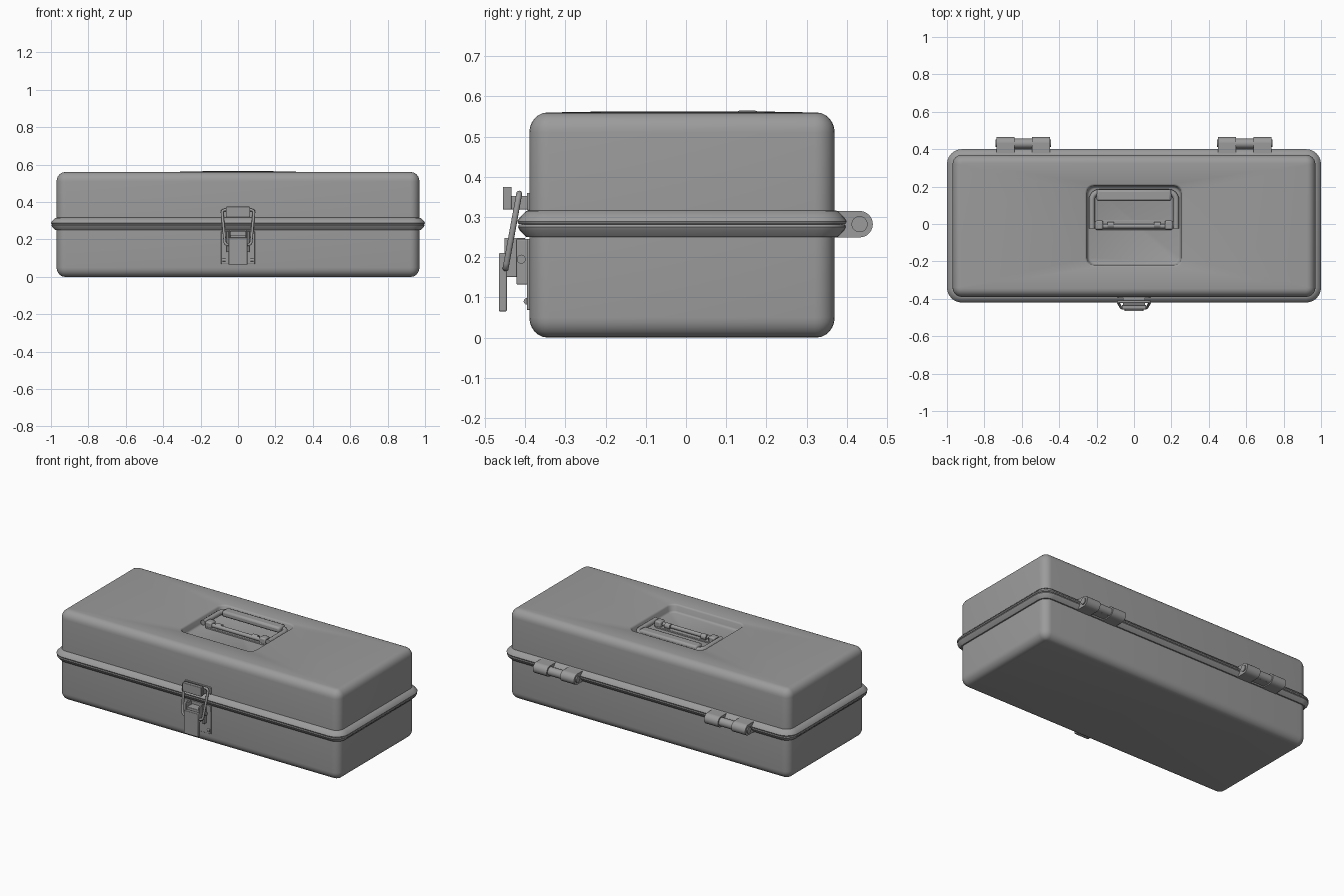
import bpy, bmesh, math
from mathutils import Vector, Matrix

if "Cube" in bpy.data.objects:
    bpy.data.objects.remove(bpy.data.objects["Cube"])

grey = bpy.data.materials.new("grey metal")
grey.use_nodes = True
COLOR = (0.33, 0.33, 0.33, 1)
grey.diffuse_color = COLOR
grey.node_tree.nodes["Principled BSDF"].inputs["Base Color"].default_value = COLOR


def finish(name, bm, bevel=0, angle=35):
    bmesh.ops.recalc_face_normals(bm, faces=bm.faces)
    me = bpy.data.meshes.new(name)
    bm.to_mesh(me)
    bm.free()
    ob = bpy.data.objects.new(name, me)
    bpy.context.collection.objects.link(ob)
    me.materials.append(grey)
    if bevel:
        mod = ob.modifiers.new("soft edges", "BEVEL")
        mod.width, mod.segments = bevel, 2
    bpy.ops.object.select_all(action="DESELECT")
    ob.select_set(True)
    bpy.context.view_layer.objects.active = ob
    bpy.ops.object.shade_smooth_by_angle(angle=math.radians(angle))
    return ob


def ring(bm, hx, hy, r, cy, z, steps=6):
    """Rounded rectangle of vertices at height z."""
    verts = []
    for i, (sx, sy) in enumerate([(1, 1), (-1, 1), (-1, -1), (1, -1)]):
        for k in range(steps + 1):
            a = (i + k / steps) * math.pi / 2
            verts.append(bm.verts.new((sx * (hx - r) + r * math.cos(a),
                                       cy + sy * (hy - r) + r * math.sin(a), z)))
    return verts


def loft(name, rings):
    bm = bmesh.new()
    loops = [ring(bm, *args) for args in rings]
    n = len(loops[0])
    for a, b in zip(loops, loops[1:]):
        for i in range(n):
            bm.faces.new((a[i], a[(i + 1) % n], b[(i + 1) % n], b[i]))
    bm.faces.new(loops[0])
    bm.faces.new(loops[-1])
    return finish(name, bm, angle=40)


def box(name, x0, x1, y0, y1, z0, z1, bevel=0.003):
    bm = bmesh.new()
    bmesh.ops.create_cube(bm, size=1)
    bmesh.ops.scale(bm, vec=(x1 - x0, y1 - y0, z1 - z0), verts=bm.verts)
    bmesh.ops.translate(bm, vec=((x0 + x1) / 2, (y0 + y1) / 2, (z0 + z1) / 2), verts=bm.verts)
    return finish(name, bm, bevel)


def rod(name, x0, x1, y, z, r, r2=None, axis="Y"):
    """Cylinder along x, or upright along z when axis is None."""
    bm = bmesh.new()
    turn = Matrix.Rotation(math.pi / 2, 4, axis) if axis else Matrix()
    bmesh.ops.create_cone(bm, cap_ends=True, segments=24, radius1=r,
                          radius2=r if r2 is None else r2, depth=x1 - x0,
                          matrix=Matrix.Translation(((x0 + x1) / 2, y, z)) @ turn)
    return finish(name, bm)


def wire(name, pts, r, closed=False, flat=1.0):
    """Round bar swept along a path of points."""
    cu = bpy.data.curves.new(name, "CURVE")
    cu.dimensions = "3D"
    cu.bevel_depth, cu.bevel_resolution, cu.use_fill_caps = r, 3, True
    sp = cu.splines.new("POLY")
    sp.points.add(len(pts) - 1)
    for p, co in zip(sp.points, pts):
        p.co = (*co, 1)
    sp.use_cyclic_u = closed
    tmp = bpy.data.objects.new(name + " path", cu)
    bpy.context.collection.objects.link(tmp)
    bpy.context.view_layer.update()
    bm = bmesh.new()
    me = tmp.to_mesh()
    bm.from_mesh(me)
    tmp.to_mesh_clear()
    bpy.data.objects.remove(tmp)
    return finish(name, bm, angle=50)


# Shell: offsets from the side wall at each height, rounded bottom and top
CY, TOP, R = -0.01, 0.56, 0.05


def wall(d, z, r=R):
    return (0.97 + d, 0.38 + d, max(r + d, 0.01), CY, z)


arc = [math.radians(a) for a in range(0, 91, 15)]
bottom = [wall(-R * (1 - math.sin(a)) * 0.9, R * (1 - math.cos(a))) for a in arc]
base_rim = [wall(0, 0.25), wall(0.008, 0.25), wall(0.024, 0.267), wall(0.028, 0.275),
            wall(0.026, 0.281), wall(0.018, 0.282)]
loft("base", bottom + base_rim)

lid_rim = [wall(0.018, 0.282), wall(0.027, 0.283), wall(0.03, 0.289), wall(0.026, 0.296),
           wall(0.008, 0.315), wall(0, 0.316)]
crown = [wall(-R * (1 - math.cos(a)) * 0.9, TOP - R + R * math.sin(a)) for a in arc]
# Handle well pressed into the lid
RY, FLOOR = -0.008, 0.515
well = [(0.262 - d, 0.222 - d, 0.045 - d * 0.5, RY, z) for d, z in
        [(0, 0.562), (0.005, 0.56), (0.01, 0.553), (0.014, 0.525), (0.018, 0.518), (0.025, FLOOR)]]
loft("lid", lid_rim + crown + well)

# Carrying handle folded back in the well
HX, HZ = 0.225, 0.54
path = [(-HX, -0.025, HZ)]
for cx, start in ((-1, 180), (1, 90)):
    for k in range(7):
        a = math.radians(start - 15 * k)
        path.append((cx * (HX - 0.04) + 0.04 * math.cos(a), 0.13 + 0.04 * math.sin(a), HZ))
path.append((HX, -0.025, HZ))
wire("handle_frame", path, 0.016)
box("handle_grip", -0.2, 0.2, 0.122, 0.184, 0.528, 0.565, 0.012)
rod("handle_pivot", -0.22, 0.22, -0.012, 0.535, 0.012)
box("handle_bracket", -0.2, 0.2, -0.032, 0.02, FLOOR - 0.005, 0.524)
for s in (-1, 1):
    box("handle_lug", min(s * 0.165, s * 0.208), max(s * 0.165, s * 0.208),
        -0.03, 0.018, FLOOR - 0.005, 0.556, 0.008)
    rod("handle_rivet", s * 0.125 - 0.018, s * 0.125 + 0.018, -0.005, 0.535, 0.017, 0.017, "Y")

# Two three-knuckle hinges at the back
HY, HINGE_Z = 0.432, 0.282
for s in (-1, 1):
    mid = s * 0.592
    for t in (-1, 1):
        c = mid + t * 0.0945
        rod("hinge_knuckle", c - 0.048, c + 0.048, HY, HINGE_Z, 0.033)
        box("hinge_leaf", c - 0.048, c + 0.048, 0.365, HY, HINGE_Z - 0.033, HINGE_Z + 0.033, 0)
        end = mid + t * 0.145
        rod("hinge_pin_head", end - 0.004, end + 0.004, HY, HINGE_Z, 0.02)
    rod("hinge_middle_knuckle", mid - 0.047, mid + 0.047, HY - 0.002, HINGE_Z, 0.026)
    box("hinge_middle_leaf", mid - 0.047, mid + 0.047, 0.365, HY, 0.256, 0.276, 0)

# Latch: keeper on the lid
box("keeper_plate", -0.09, 0.09, -0.396, -0.385, 0.316, 0.36)
box("keeper_arm", -0.06, 0.06, -0.45, -0.385, 0.318, 0.352)
box("keeper_lip", -0.065, 0.065, -0.456, -0.434, 0.318, 0.375)

# Latch: bracket and lever on the base
box("latch_plate", -0.09, 0.09, -0.396, -0.385, 0.068, 0.245)
for s in (-1, 1):
    box("latch_cheek", s * 0.055 - 0.006, s * 0.055 + 0.006, -0.422, -0.385, 0.132, 0.245)
    box("lever_cheek", s * 0.045 - 0.004, s * 0.045 + 0.004, -0.452, -0.4, 0.15, 0.248)
    rod("plate_rivet", s * 0.075 - 0.008, s * 0.075 + 0.008, -0.396, 0.09, 0.008)
box("lever_core", -0.042, 0.042, -0.447, -0.39, 0.16, 0.225)
rod("latch_pivot", -0.068, 0.068, -0.41, 0.195, 0.011)
box("lever_tab", -0.05, 0.05, -0.466, -0.446, 0.065, 0.21)

# Latch: wire bail leaning between lever and keeper
low, high = Vector((0, -0.449, 0.172)), Vector((0, -0.415, 0.358))
bail = []
for end, sx, w in ((0, 1, 0.07), (1, 1, 0.085), (1, -1, 0.085), (0, -1, 0.07)):
    corner = [(w - 0.014, end), (w - 0.004, abs(end - 0.02)), (w, abs(end - 0.07))]
    if (end == 1) == (sx == 1):
        corner.reverse()
    for x, t in corner:
        p = low.lerp(high, t)
        bail.append((sx * x, p.y, p.z))
wire("latch_bail", bail, 0.0075, closed=True)
